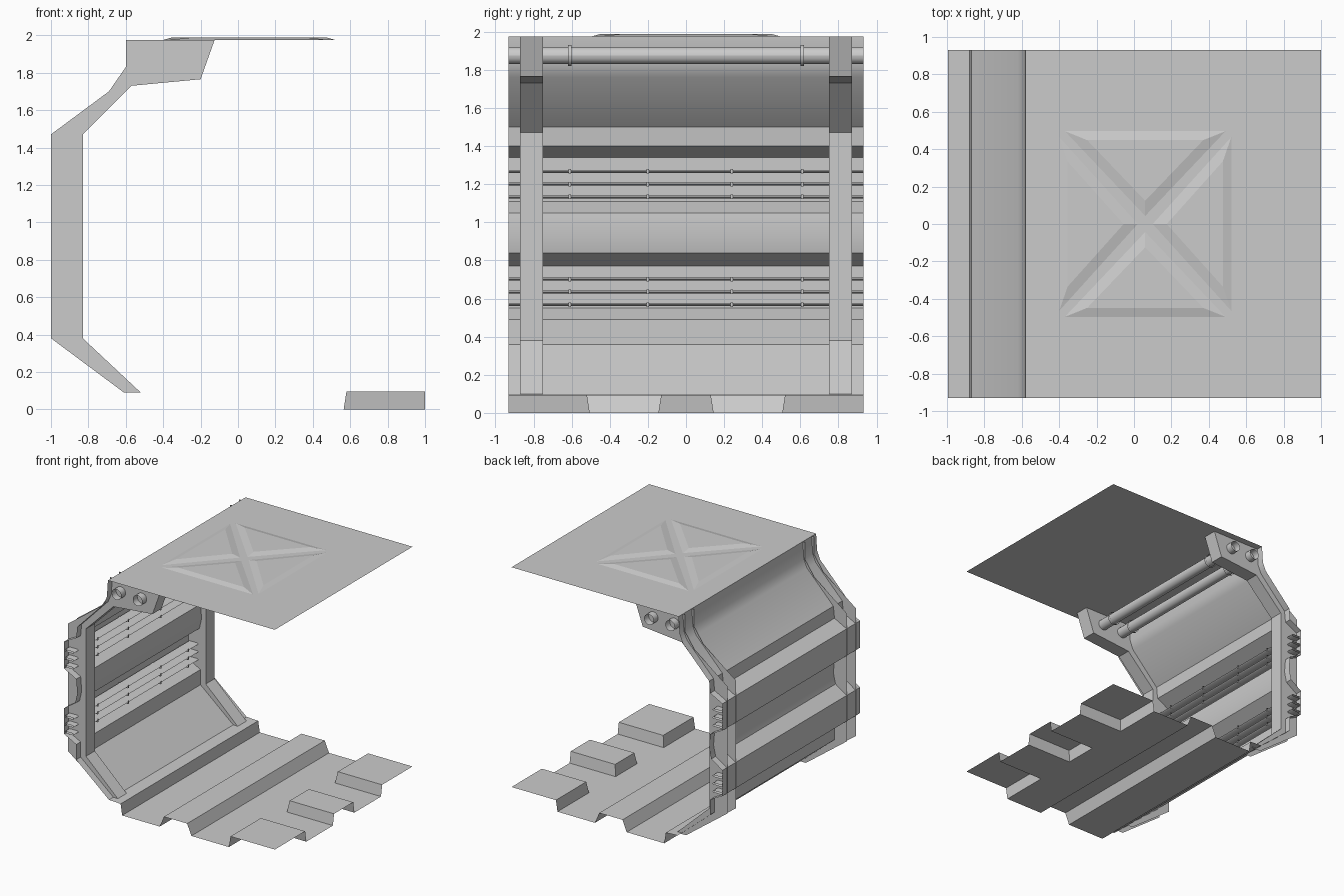
import bpy, math
from math import radians

cube = bpy.data.objects.get("Cube")
if cube:
    bpy.data.objects.remove(cube, do_unlink=True)

grey = bpy.data.materials.new("light_grey_metal")
grey.use_nodes = True
colour = (0.6, 0.6, 0.6, 1)
grey.diffuse_color = colour
grey.node_tree.nodes["Principled BSDF"].inputs["Base Color"].default_value = colour

W = 0.93       # half length of the section
CX = 0.06      # centre line of floor ridge and ceiling panel
TOP = 1.975    # ceiling height


def make(name, verts, faces, smooth=None):
    mesh = bpy.data.meshes.new(name)
    mesh.from_pydata(verts, [], faces)
    mesh.materials.append(grey)
    ob = bpy.data.objects.new(name, mesh)
    bpy.context.collection.objects.link(ob)
    if smooth:
        bpy.ops.object.select_all(action='DESELECT')
        ob.select_set(True)
        bpy.context.view_layer.objects.active = ob
        bpy.ops.object.shade_smooth_by_angle(angle=radians(smooth))
    return ob


def sheet(name, profile, y0, y1, smooth=None):
    """Open sheet: an x-z profile swept along y."""
    n = len(profile)
    verts = [(x, y, z) for y in (y0, y1) for x, z in profile]
    faces = [(i, i + 1, n + i + 1, n + i) for i in range(n - 1)]
    return make(name, verts, faces, smooth)


def tube(name, x, z, y0, y1, r, sides=20):
    ring = [(x + r * math.cos(i * math.tau / sides),
             z - r * math.sin(i * math.tau / sides)) for i in range(sides + 1)]
    return sheet(name, ring, y0, y1, 40)


# Wall panel with two outward channels
wall = [(-0.58, TOP), (-0.59, 1.83), (-0.62, 1.76), (-0.87, 1.50), (-0.88, 1.40),
        (-0.995, 1.34), (-0.995, 1.11), (-0.88, 1.05), (-0.87, 0.93), (-0.89, 0.84),
        (-0.995, 0.77), (-0.995, 0.55), (-0.88, 0.49), (-0.88, 0.36), (-0.57, 0.1)]
sheet("wall_panel", wall, -W, W, 35)

# Floor with two valleys either side of a ridge
half = [(0.11, 0.095), (0.15, 0.0), (0.505, 0.0)]
floor = [(-0.57, 0.1), (CX - 0.52, 0.095)]
floor += [(CX - x, z) for x, z in reversed(half)] + [(CX + x, z) for x, z in half]
sheet("floor_panel", floor, -W, W)


# Raised floor tabs with sloped sides, and the low strips between them
def floor_tab(name, y0, y1, in0, in1):
    x0, x1, z = 0.565, 1.0, 0.095
    verts = [(x0, y0, 0), (x1, y0, 0), (x1, y1, 0), (x0, y1, 0),
             (x0 + 0.015, y0 + in0, z), (x1, y0 + in0, z),
             (x1, y1 - in1, z), (x0 + 0.015, y1 - in1, z)]
    faces = [(4, 5, 6, 7), (3, 0, 4, 7)]
    if in0:
        faces.append((0, 1, 5, 4))
    if in1:
        faces.append((2, 3, 7, 6))
    make(name, verts, faces)


floor_tab("floor_tab_front", -W, -0.505, 0, 0.015)
floor_tab("floor_tab_middle", -0.145, 0.145, 0.015, 0.015)
floor_tab("floor_tab_back", 0.505, W, 0.015, 0)
for label, a, b in (("front", -0.505, -0.145), ("back", 0.145, 0.505)):
    sheet("floor_strip_" + label, [(0.565, 0), (1, 0)], a, b)

# Ceiling
sheet("ceiling_panel", [(-0.58, TOP), (1.0, TOP)], -W, W)

# Four raised triangles leaving a cross between them
for k, label in enumerate(("right", "back", "left", "front")):
    outer = [(0.46, -0.43), (0.46, 0.43), (0.04, 0)]
    inner = [(0.415, -0.31), (0.415, 0.31), (0.115, 0)]
    c, s = round(math.cos(k * math.pi / 2)), round(math.sin(k * math.pi / 2))
    stretch = 1.08
    verts = [(CX + x * c - y * s, (x * s + y * c) * stretch, z)
             for ring, z in ((outer, TOP), (inner, TOP + 0.013)) for x, y in ring]
    make("ceiling_triangle_" + label, verts,
         [(3, 4, 5)] + [(i, (i + 1) % 3, 3 + (i + 1) % 3, 3 + i) for i in range(3)])

# Ribs: inner strip with two side plates, open towards the outside
rib_in = [(-0.125, TOP), (-0.2, 1.765), (-0.57, 1.73), (-0.83, 1.47),
          (-0.83, 0.38), (-0.52, 0.09)]
rib_out = [(-0.6, TOP), (-0.6, 1.83), (-0.69, 1.7), (-1.0, 1.47),
           (-1.0, 0.38), (-0.61, 0.09)]
for label, a, b in (("front", -0.87, -0.75), ("back", 0.75, 0.87)):
    sheet("rib_strip_" + label, rib_in, a, b)
    for side, y in (("outer", a), ("inner", b)):
        verts = [(x, y, z) for x, z in rib_in + rib_out]
        faces = [(i, i + 1, 7 + i, 6 + i) for i in range(5)]
        make("rib_plate_" + label + "_" + side, verts, faces)

# Pipes under the ceiling with collars and flared ends
for n, x in enumerate((-0.5, -0.3)):
    tube(f"pipe_{n}", x, 1.875, -W, W, 0.045)
    for m, y in enumerate((-0.61, 0.61)):
        tube(f"pipe_collar_{n}_{m}", x, 1.875, y - 0.01, y + 0.01, 0.055)

# Thin rails and clips in the wall channels
for n, base in enumerate((1.2, 0.635)):
    for m in (-1, 0, 1):
        z = base + m * 0.067
        rail = [(-0.985, z + 0.008), (-0.91, z + 0.008), (-0.9, z), (-0.91, z - 0.008),
                (-0.985, z - 0.008)]
        sheet(f"rail_{n}_{m + 1}", rail[::-1], -W, W, 60)
        for j, y in enumerate((-0.61, -0.2, 0.24, 0.61)):
            clip = [(-0.985, z - 0.012), (-0.897, z - 0.012), (-0.897, z + 0.012),
                    (-0.985, z + 0.012)]
            sheet(f"rail_clip_{n}_{m + 1}_{j}", clip, y - 0.006, y + 0.006)
